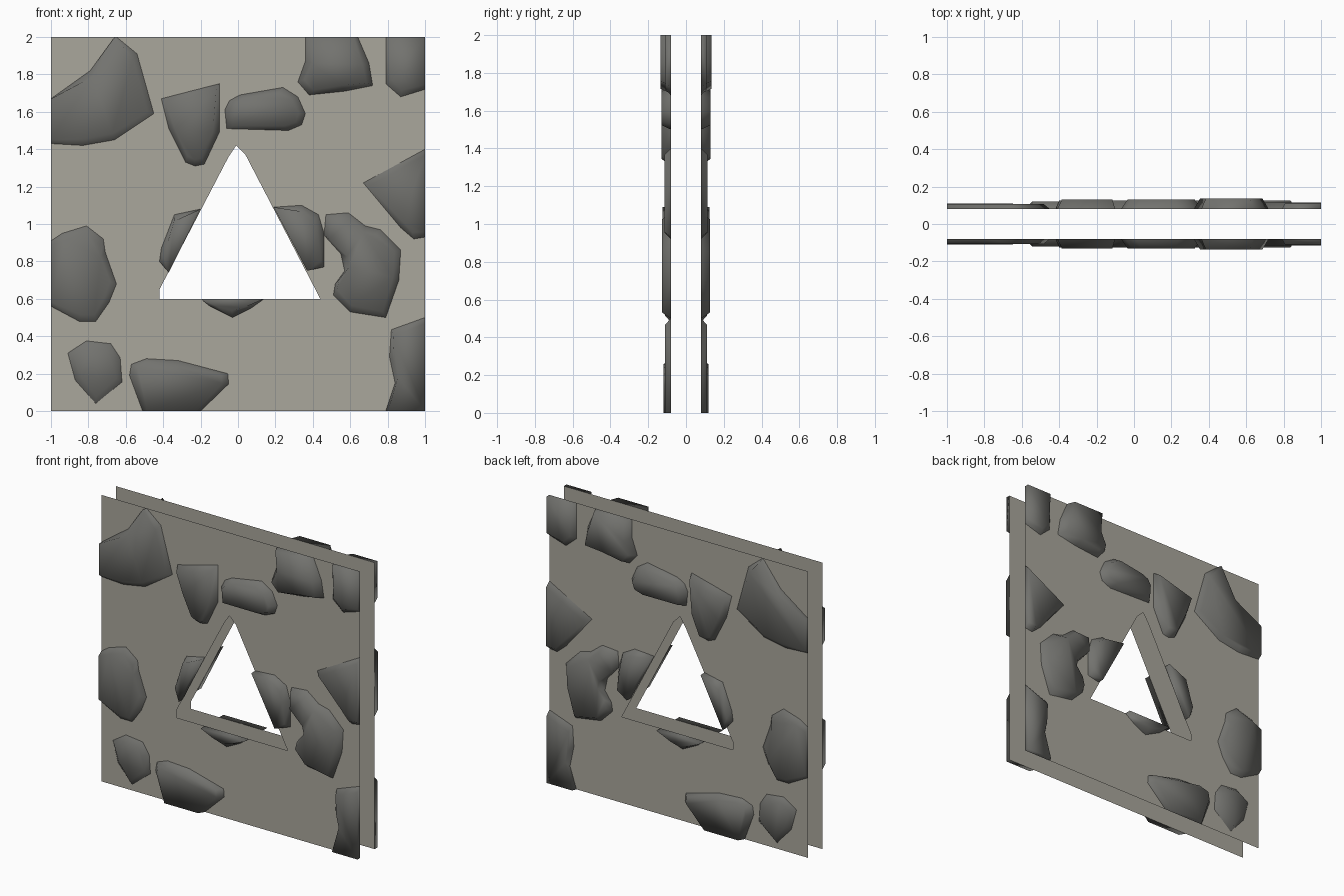
import bpy, bmesh
from mathutils import Vector

if "Cube" in bpy.data.objects:
    bpy.data.objects.remove(bpy.data.objects["Cube"])

FACE = 0.08      # distance of each wall sheet from the middle
INSET = 0.035    # slope width around each stone


def material(name, col):
    m = bpy.data.materials.new(name)
    m.diffuse_color = (*col, 1)
    m.use_nodes = True
    m.node_tree.nodes["Principled BSDF"].inputs["Base Color"].default_value = m.diffuse_color
    return m


PLASTER = material("warm grey plaster", (0.40, 0.385, 0.335))
STONE = material("dark grey stone", (0.17, 0.17, 0.158))


def finish(bm, name, mat, smooth):
    """Turn a front-side bmesh into an object mirrored to the back."""
    bm.normal_update()
    if max(bm.faces, key=lambda f: f.calc_area()).normal.y > 0:
        bmesh.ops.reverse_faces(bm, faces=bm.faces[:])
    for f in bm.faces:
        f.smooth = smooth
    me = bpy.data.meshes.new(name)
    bm.to_mesh(me)
    bm.free()
    me.materials.append(mat)
    ob = bpy.data.objects.new(name, me)
    bpy.context.collection.objects.link(ob)
    mod = ob.modifiers.new("both sides", "MIRROR")
    mod.use_axis = (False, True, False)
    mod.use_mirror_merge = False
    return ob


def wall_sheet(outer, hole):
    bm = bmesh.new()
    edges = []
    for loop in (outer, hole):
        vs = [bm.verts.new((x, -FACE, z)) for x, z in loop]
        edges += [bm.edges.new((vs[i - 1], vs[i])) for i in range(len(vs))]
    bmesh.ops.triangle_fill(bm, use_beauty=True, edges=edges, normal=(0, -1, 0))
    finish(bm, "wall_sheet", PLASTER, False)


def stone(name, height, pts, at_hole=False):
    """Raised stone; stays flush where cut by the wall border or the opening."""
    c = sum((Vector(p) for p in pts), Vector((0, 0))) / len(pts)
    bm = bmesh.new()
    base, top = [], []
    for i, (x, z) in enumerate(pts):
        p = Vector((x, z))
        q = p + (c - p).normalized() * INSET
        if abs(x) == 1:
            q.x = x
        if z in (0, 2):
            q.y = z
        if at_hole and i in (0, len(pts) - 1):
            q = p
        base.append(bm.verts.new((x, -FACE, z)))
        top.append(bm.verts.new((q.x, -FACE - height, q.y)))
    bm.faces.new(top)
    for i in range(len(pts)):
        bm.faces.new((base[i - 1], base[i], top[i], top[i - 1]))
    finish(bm, name, STONE, True)


# Front and back sheets with the triangular opening
wall_sheet([(-1, 0), (1, 0), (1, 2), (-1, 2)],
           [(-.01, 1.42), (.04, 1.37), (.44, .60), (-.42, .60), (-.42, .65), (-.05, 1.36)])

# Upper stones
stone("stone_top_left", .028, [(-1, 1.67), (-.79, 1.82), (-.65, 2), (-.54, 1.91),
      (-.45, 1.59), (-.66, 1.45), (-.83, 1.42), (-1, 1.43)])
stone("stone_upper_wedge", .05, [(-.41, 1.67), (-.10, 1.75), (-.10, 1.49), (-.18, 1.32),
      (-.23, 1.31), (-.28, 1.33), (-.37, 1.51)])
stone("stone_upper_long", .05, [(-.07, 1.61), (-.045, 1.66), (.01, 1.69), (.24, 1.73),
      (.32, 1.68), (.36, 1.59), (.34, 1.53), (.27, 1.50), (-.06, 1.51)])
stone("stone_top_right", .055, [(.36, 2), (.64, 2), (.70, 1.86), (.72, 1.74),
      (.57, 1.71), (.38, 1.69), (.32, 1.76), (.36, 1.87)])
stone("stone_corner", .03, [(.79, 2), (1, 2), (1, 1.72), (.87, 1.68), (.79, 1.75)])

# Middle stones
stone("stone_right_point", .035, [(.67, 1.22), (1, 1.40), (1, .93), (.94, .92), (.87, .98)])
stone("stone_right_curved", .046, [(.47, 1.05), (.59, 1.06), (.68, .99), (.76, .97),
      (.87, .86), (.86, .70), (.79, .50), (.60, .53), (.51, .62), (.52, .68),
      (.57, .75), (.55, .84), (.46, .94)])
stone("stone_left", .03, [(-1, .91), (-.94, .95), (-.81, .99), (-.72, .92), (-.71, .85),
      (-.65, .68), (-.69, .58), (-.76, .48), (-.85, .48), (-1, .56)])

# Stones cut by the opening
stone("stone_opening_right", .045, [(.19, 1.09), (.34, 1.10), (.43, 1.05), (.46, .95),
      (.46, .77), (.37, .75)], True)
stone("stone_opening_left", .045, [(-.20, 1.08), (-.34, 1.05), (-.41, .87), (-.42, .80),
      (-.37, .74)], True)
stone("stone_opening_bottom", .045, [(.14, .60), (.07, .55), (-.03, .50), (-.15, .56),
      (-.20, .60)], True)

# Lower stones
stone("stone_low_small", .03, [(-.91, .31), (-.81, .375), (-.68, .36), (-.63, .285),
      (-.62, .155), (-.76, .04), (-.87, .165)])
stone("stone_low_long", .04, [(-.58, .19), (-.57, .25), (-.49, .28), (-.32, .27),
      (-.055, .20), (-.05, .145), (-.20, 0), (-.51, 0)])
stone("stone_low_right", .03, [(1, .50), (.82, .435), (.81, .29), (.84, .15),
      (.79, 0), (1, 0)])
